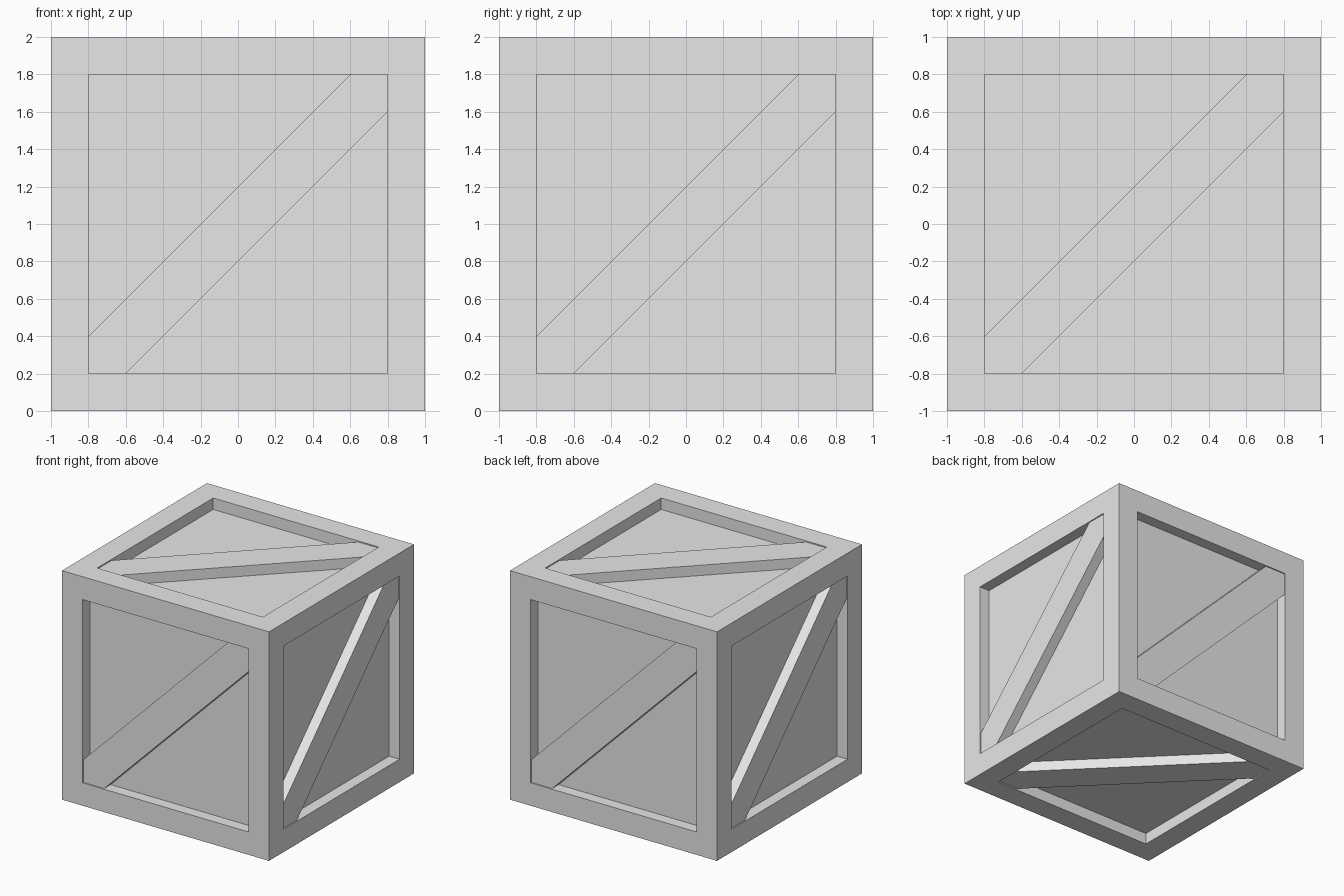
import bpy
import bmesh
from math import radians
from mathutils import Matrix, Vector

HALF = 1.0      # half the crate's side
FRAME = 0.2     # width of the frame boards
RECESS = 0.1    # depth of the panels behind the frame
GAP = 0.01      # braces sit just behind the frame

cube = bpy.data.objects.get("Cube")
if cube:
    bpy.data.objects.remove(cube, do_unlink=True)

grey = bpy.data.materials.new("plain_grey")
grey.use_nodes = True
colour = (0.8, 0.8, 0.8, 1)
grey.diffuse_color = colour
grey.node_tree.nodes["Principled BSDF"].inputs["Base Color"].default_value = colour


def add_object(name, bm, matrix):
    bmesh.ops.recalc_face_normals(bm, faces=bm.faces)
    mesh = bpy.data.meshes.new(name)
    bm.to_mesh(mesh)
    bm.free()
    mesh.materials.append(grey)
    obj = bpy.data.objects.new(name, mesh)
    obj.matrix_world = Matrix.Translation((0, 0, HALF)) @ matrix
    bpy.context.collection.objects.link(obj)


# Crate body: every side is inset, then its panel pushed inwards
bm = bmesh.new()
bmesh.ops.create_cube(bm, size=2 * HALF)
panels = list(bm.faces)
bmesh.ops.inset_individual(bm, faces=panels, thickness=FRAME, use_even_offset=True)
for face in bmesh.ops.extrude_discrete_faces(bm, faces=panels)["faces"]:
    face.normal_update()
    bmesh.ops.translate(bm, verts=face.verts, vec=face.normal * -RECESS)
bmesh.ops.remove_doubles(bm, verts=bm.verts, dist=0.0001)
add_object("crate_body", bm, Matrix.Identity(4))


# Diagonal brace: a board with pointed ends that fit the panel's corners
def add_brace(name, matrix):
    a = HALF - FRAME
    b = a - FRAME
    outline = [(-a, -a), (-b, -a), (a, b), (a, a), (b, a), (-a, -b)]
    bm = bmesh.new()
    base = bm.faces.new([bm.verts.new((x, y, HALF - RECESS)) for x, y in outline])
    top = bmesh.ops.extrude_face_region(bm, geom=[base], use_keep_orig=True)["geom"]
    verts = [v for v in top if isinstance(v, bmesh.types.BMVert)]
    bmesh.ops.translate(bm, verts=verts, vec=Vector((0, 0, RECESS - GAP)))
    add_object(name, bm, matrix)


upright = Matrix.Rotation(radians(90), 4, "X")
for i, side in enumerate(("front", "left", "back", "right")):
    add_brace(side + "_brace", Matrix.Rotation(radians(90 * i), 4, "Z") @ upright)
add_brace("top_brace", Matrix.Identity(4))
add_brace("bottom_brace", Matrix.Rotation(radians(180), 4, "X"))
